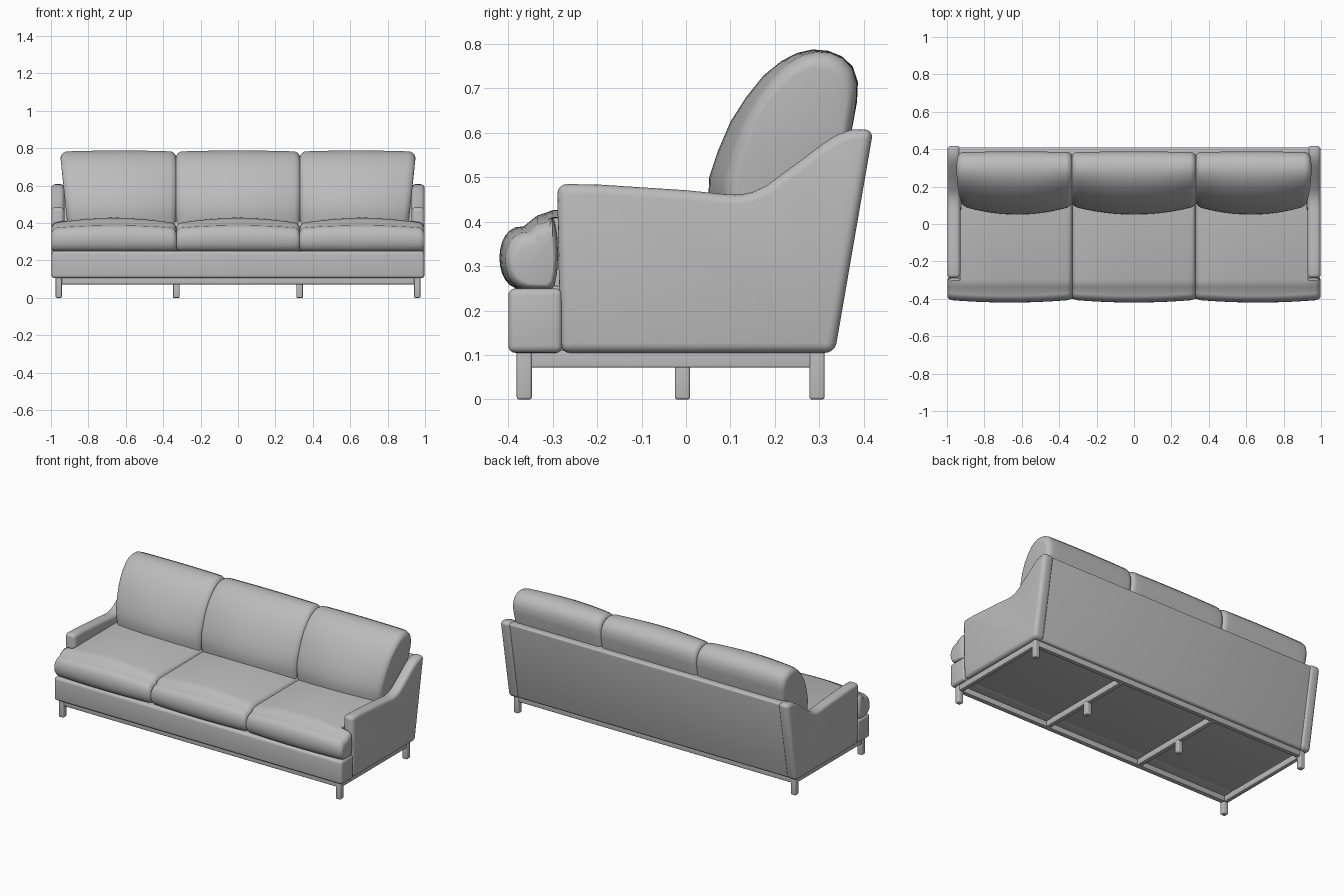
import bpy, bmesh, math

if "Cube" in bpy.data.objects:
    bpy.data.objects.remove(bpy.data.objects["Cube"])

mat = bpy.data.materials.new("grey upholstery")
mat.diffuse_color = (0.5, 0.5, 0.5, 1)
mat.use_nodes = True
mat.node_tree.nodes["Principled BSDF"].inputs["Base Color"].default_value = mat.diffuse_color


def finish(name, bm, bevel=0.0, segs=4):
    bmesh.ops.recalc_face_normals(bm, faces=bm.faces)
    me = bpy.data.meshes.new(name)
    bm.to_mesh(me)
    bm.free()
    ob = bpy.data.objects.new(name, me)
    bpy.context.collection.objects.link(ob)
    me.materials.append(mat)
    if bevel:
        m = ob.modifiers.new("soft edges", 'BEVEL')
        m.width, m.segments = bevel, segs
        m.limit_method, m.angle_limit = 'ANGLE', math.radians(40)
    bpy.ops.object.select_all(action='DESELECT')
    ob.select_set(True)
    bpy.context.view_layer.objects.active = ob
    if bevel:
        bpy.ops.object.modifier_apply(modifier="soft edges")
    bpy.ops.object.shade_smooth_by_angle(angle=math.radians(40))
    return ob


def loft(name, rings, bevel=0.0):
    """Skin a list of equal-length rings of 3D points, with capped ends."""
    bm = bmesh.new()
    vs = [[bm.verts.new(p) for p in r] for r in rings]
    n = len(vs[0])
    for a, b in zip(vs, vs[1:]):
        for i in range(n):
            j = (i + 1) % n
            bm.faces.new((a[i], a[j], b[j], b[i]))
    bm.faces.new(vs[0])
    bm.faces.new(vs[-1])
    return finish(name, bm, bevel)


def extrude(name, profile, x0, x1, bevel):
    return loft(name, [[(x, y, z) for y, z in profile] for x in (x0, x1)], bevel)


def box(name, x0, x1, y0, y1, z0, z1, bevel):
    return extrude(name, [(y0, z0), (y1, z0), (y1, z1), (y0, z1)], x0, x1, bevel)


def stations(x0, x1, r):
    """Positions across a cushion with the edge inset at each one."""
    out = []
    for k in range(7):
        a = k / 6 * math.pi / 2
        out.append((x0 + r * (1 - math.cos(a)), r * (1 - math.sin(a))))
    left = out
    right = [(x1 - (x - x0), e) for x, e in reversed(left)]
    mid = [(x0 + r + (x1 - x0 - 2 * r) * k / 12, 0.0) for k in range(1, 12)]
    return left + mid + right


def seat_ring(x, e, t, yback):
    """Pillow-shaped seat section; t is -1..1 across the cushion."""
    crown = 1 - t * t
    yf = -0.405 - 0.015 * crown + 0.6 * e
    zb, zt = 0.248 + 0.4 * e, 0.375 + 0.015 * crown - e
    yb = yback - 0.4 * e
    rise = 0.025 + 0.015 * crown
    zc, h = (zb + zt) / 2, (zt - zb) / 2
    pts = []
    for k in range(13):
        a = math.radians(-90 + 15 * k)
        pts.append((yf + 0.055 * (1 - max(0, math.cos(a)) ** 0.8), zc + h * math.sin(a)))
    for y, f in ((-0.335, 0.6), (-0.30, 0.9)):
        pts.append((y, zt + rise * f))
    pts.append((yb - 0.015, zt + rise))
    for k in range(7):
        a = math.radians(90 - 30 * k)
        top = zt + rise
        pts.append((yb - 0.015 + 0.015 * math.cos(a), (zb + top) / 2 + (top - zb) / 2 * math.sin(a)))
    return [(x, y, z) for y, z in pts]


# seat cushions (outer ones are T-shaped, wrapping the arm fronts)
def seat(name, x0, x1, s=1, ear=False):
    rings = []
    st = stations(x0, x1, 0.03)
    if ear:
        st = sorted(st + [(0.925, 0.0), (0.93, 0.0)])
    for x, e in st:
        t = 2 * (x - x0) / (x1 - x0) - 1
        yb = -0.288 if ear and x > 0.926 else 0.22
        rings.append(seat_ring(s * x, e, t, yb))
    loft(name, rings)


seat("middle_seat_cushion", -0.331, 0.331)
for s, side in ((-1, "left"), (1, "right")):
    seat(side + "_seat_cushion", 0.329, 0.998, s, True)

# back cushions
BACK = [(0.06, 0.39), (0.05, 0.44), (0.052, 0.50), (0.072, 0.56), (0.10, 0.625), (0.135, 0.68),
        (0.175, 0.73), (0.215, 0.762), (0.25, 0.78), (0.285, 0.788), (0.32, 0.785), (0.35, 0.773),
        (0.375, 0.75), (0.387, 0.715), (0.385, 0.67), (0.372, 0.60), (0.35, 0.48), (0.33, 0.39)]


def back_cushion(name, x0, x1, s=1, outer=False):
    rings = []
    for x, e in stations(x0, x1, 0.035):
        t = 2 * (x - x0) / (x1 - x0) - 1
        ring = []
        for y, z in BACK:
            y = 0.37 + (y - 0.37) * (1 - 0.14 * t * t)
            k = 1 - e / 0.2
            y, z2 = 0.24 + (y - 0.24) * k, 0.58 + (z - 0.58) * k
            lean = 0.03 * (z - 0.42) / 0.36 * max(0, t) if outer else 0
            ring.append((s * (x + lean), y, z2 - 0.006 * t * t * (z > 0.7)))
        rings.append(ring)
    loft(name, rings)


back_cushion("middle_back_cushion", -0.333, 0.333)
for s, side in ((-1, "left"), (1, "right")):
    back_cushion(side + "_back_cushion", 0.329, 0.918, s, True)

# arms with a swooping top edge
ARM = [(-0.283, 0.105), (-0.29, 0.485), (-0.20, 0.484), (0.0, 0.471), (0.08, 0.463), (0.12, 0.461),
       (0.15, 0.467), (0.18, 0.481), (0.25, 0.532), (0.31, 0.577), (0.34, 0.596), (0.37, 0.607),
       (0.422, 0.609), (0.335, 0.105)]
for s, side in ((-1, "left"), (1, "right")):
    extrude(side + "_arm", ARM, s * 0.928, s * 0.998, 0.022)

# back panel, base and front border
extrude("back_panel", [(0.25, 0.107), (0.326, 0.107), (0.412, 0.603), (0.35, 0.603)], -0.945, 0.945, 0.012)
box("seat_base", -0.945, 0.945, -0.32, 0.30, 0.107, 0.255, 0.005)
box("front_border", -0.996, 0.996, -0.40, -0.278, 0.105, 0.25, 0.016)

# under-frame rails
box("front_rail", -0.96, 0.96, -0.375, -0.345, 0.072, 0.11, 0.004)
box("back_rail", -0.96, 0.96, 0.28, 0.308, 0.072, 0.11, 0.004)
for s, side in ((-1, "left"), (1, "right")):
    box(side + "_side_rail", s * 0.945, s * 0.972, -0.36, 0.295, 0.072, 0.11, 0.004)
    box(side + "_cross_rail", s * 0.315, s * 0.345, -0.36, 0.295, 0.072, 0.11, 0.004)
    # legs
    box(side + "_front_leg", s * 0.942, s * 0.975, -0.381, -0.347, 0, 0.11, 0.006)
    box(side + "_back_leg", s * 0.942, s * 0.975, 0.278, 0.312, 0, 0.11, 0.006)
    box(side + "_middle_leg", s * 0.313, s * 0.347, -0.025, 0.009, 0, 0.08, 0.006)
